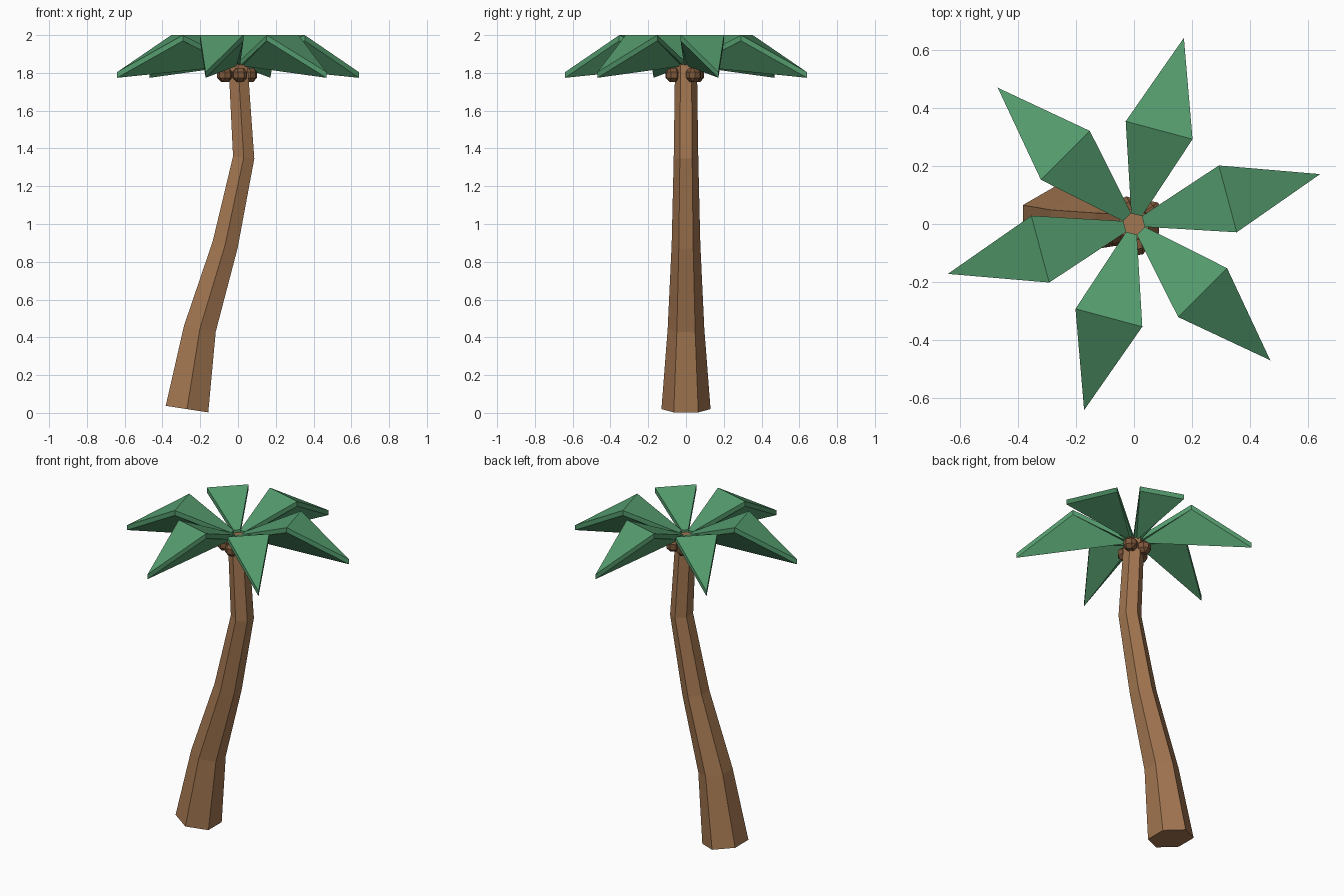
import bpy, bmesh, math
from mathutils import Vector, Matrix

if "Cube" in bpy.data.objects:
    bpy.data.objects.remove(bpy.data.objects["Cube"], do_unlink=True)


def material(name, rgb):
    m = bpy.data.materials.new(name)
    m.use_nodes = True
    m.diffuse_color = (*rgb, 1)
    m.node_tree.nodes["Principled BSDF"].inputs["Base Color"].default_value = (*rgb, 1)
    return m


BARK = material("bark brown", (0.36, 0.18, 0.08))
LEAF = material("leaf green", (0.09, 0.33, 0.155))
SHELL = material("shell brown", (0.21, 0.10, 0.045))


def finish(bm, name, mat):
    bmesh.ops.recalc_face_normals(bm, faces=bm.faces)
    mesh = bpy.data.meshes.new(name)
    bm.to_mesh(mesh)
    bm.free()
    mesh.materials.append(mat)
    ob = bpy.data.objects.new(name, mesh)
    bpy.context.collection.objects.link(ob)
    return ob


# Trunk: six-sided rings along a bent path (x, z, radius, ring slope)
def trunk():
    path = [(-0.27, 0.02, 0.13, 0.155), (-0.202, 0.445, 0.097, 0.19),
            (-0.068, 0.89, 0.076, 0.28), (0.03, 1.352, 0.065, 0.11),
            (0.0, 1.85, 0.058, -0.05)]
    bm = bmesh.new()
    rings = []
    for x, z, r, slope in path:
        ring = []
        for i in range(6):
            a = math.radians(30 + 60 * i)
            dx = r * math.cos(a)
            ring.append(bm.verts.new((x + dx, r * math.sin(a), z - dx * slope)))
        rings.append(ring)
    for low, high in zip(rings, rings[1:]):
        for i in range(6):
            j = (i + 1) % 6
            bm.faces.new((low[i], low[j], high[j], high[i]))
    bm.faces.new(rings[0])
    bm.faces.new(rings[-1])
    finish(bm, "trunk", BARK)


# Frond: folded blade with a straight keel underneath
def frond(name, angle):
    thick = Vector((0, 0, 0.03))
    top = [Vector(p) for p in ((0.033, 0.019, 1.866), (0.033, -0.019, 1.866),
                               (0.334, -0.119, 2.0), (0.663, 0, 1.804),
                               (0.334, 0.119, 2.0))]
    bm = bmesh.new()
    il, ir, mr, tip, ml = [bm.verts.new(p) for p in top]
    bil, bir, bmr, btip, bml = [bm.verts.new(p - thick) for p in top]
    keel = bm.verts.new((0.033, 0, 1.836))
    for f in ((il, ir, mr, ml), (ml, mr, tip),
              (il, ml, bml, bil), (ml, tip, btip, bml),
              (ir, mr, bmr, bir), (mr, tip, btip, bmr),
              (keel, bml, bil), (keel, btip, bml),
              (keel, bmr, bir), (keel, btip, bmr),
              (il, bil, keel, bir, ir)):
        bm.faces.new(f)
    bm.transform(Matrix.Rotation(math.radians(angle), 4, "Z"))
    finish(bm, name, LEAF)


# Coconut: chamfered block
def coconut(name, x, y):
    bm = bmesh.new()
    bmesh.ops.create_cube(bm, size=0.074)
    bmesh.ops.bevel(bm, geom=bm.edges[:], offset=0.021, segments=1, affect="EDGES")
    bm.transform(Matrix.Translation((x, y, 1.79)) @ Matrix.Rotation(math.atan2(y, x), 4, "Z"))
    finish(bm, name, SHELL)


trunk()
for n in range(6):
    frond(f"frond_{n + 1}", 15 + 60 * n)
for n, (x, y) in enumerate(((0.01, -0.07), (0.06, 0.04), (-0.07, -0.03), (-0.025, 0.055))):
    coconut(f"coconut_{n + 1}", x, y)
